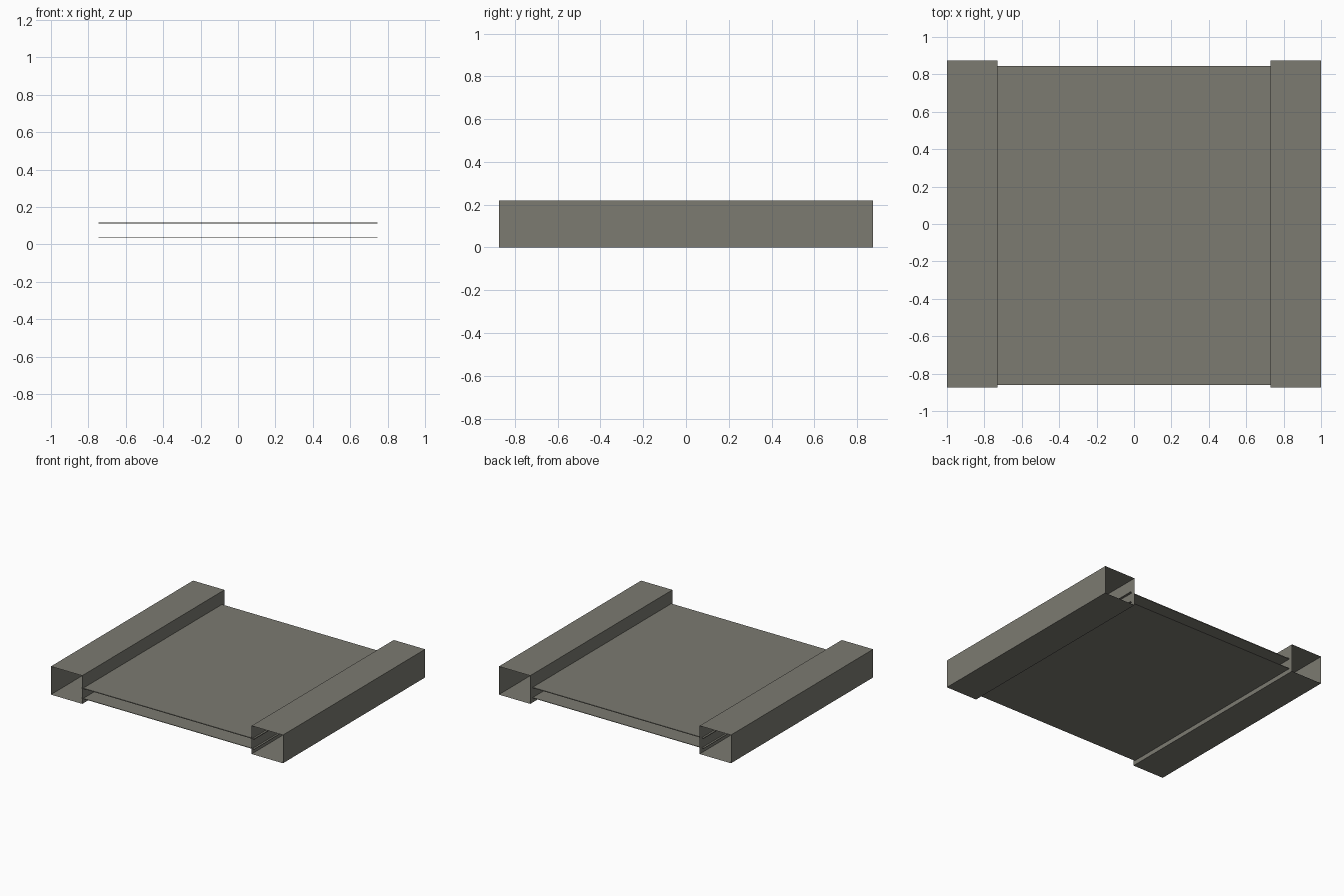
import bpy

if "Cube" in bpy.data.objects:
    bpy.data.objects.remove(bpy.data.objects["Cube"])

mat = bpy.data.materials.new("warm grey")
mat.diffuse_color = (0.2, 0.196, 0.166, 1)
mat.use_nodes = True
mat.node_tree.nodes["Principled BSDF"].inputs["Base Color"].default_value = mat.diffuse_color


def make(name, verts, faces):
    mesh = bpy.data.meshes.new(name)
    mesh.from_pydata(verts, [], faces)
    mesh.materials.append(mat)
    obj = bpy.data.objects.new(name, mesh)
    bpy.context.collection.objects.link(obj)
    return obj


def tube(name, x0, x1, y0, y1, z0, z1):
    """Square sheet tube along y with open ends, normals outward."""
    ring = [(x0, z0), (x1, z0), (x1, z1), (x0, z1)]
    verts = [(x, y, z) for y in (y0, y1) for x, z in ring]
    faces = [(i, i + 4, (i + 1) % 4 + 4, (i + 1) % 4)[::-1] for i in range(4)]
    return make(name, verts, faces)


def plate(name, x, y0, y1, z0, z1):
    """Thin closed slab centred on x = 0."""
    obj = tube(name, -x, x, y0, y1, z0, z1)
    verts = [v.co[:] for v in obj.data.vertices]
    faces = [tuple(p.vertices) for p in obj.data.polygons]
    obj.data.clear_geometry()
    obj.data.from_pydata(verts, [], faces + [(0, 1, 2, 3), (7, 6, 5, 4)])
    return obj


# Hollow side rails
tube("left_rail", -1.0, -0.73, -0.875, 0.875, 0.0, 0.22)
tube("right_rail", 0.73, 1.0, -0.875, 0.875, 0.0, 0.22)

# Two thin panels poking slightly through the rails' inner walls
plate("upper_panel", 0.745, -0.862, 0.845, 0.112, 0.118)
plate("lower_panel", 0.745, -0.862, 0.845, 0.034, 0.038)

# Make every normal point outward
import bmesh
for obj in bpy.context.collection.objects:
    bm = bmesh.new()
    bm.from_mesh(obj.data)
    c = sum((v.co for v in bm.verts), bm.verts[:][0].co * 0) / len(bm.verts)
    for f in bm.faces:
        f.normal_update()
        if f.normal.dot(f.calc_center_median() - c) < 0:
            f.normal_flip()
    bm.to_mesh(obj.data)
    bm.free()
